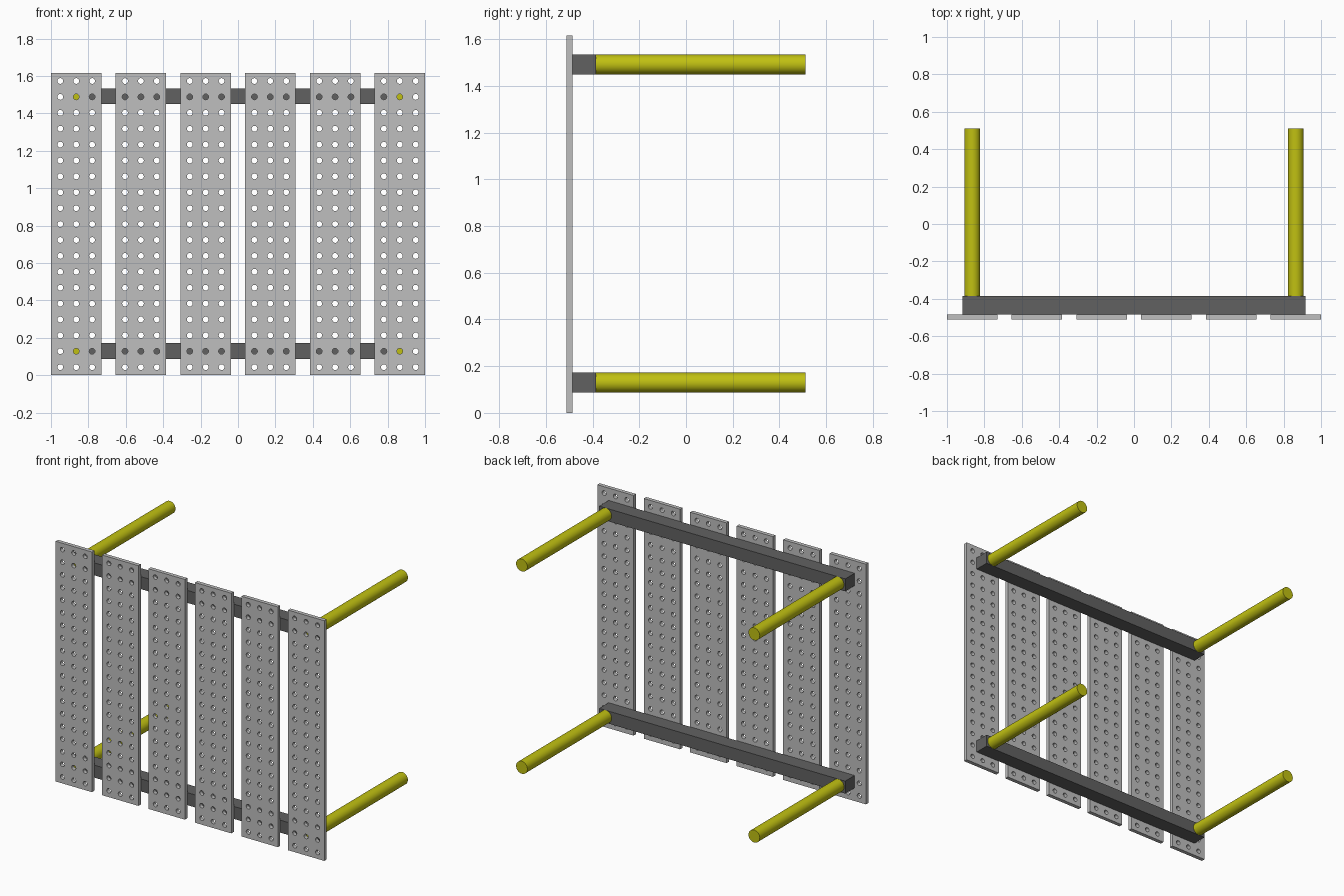
import bpy, bmesh, math
from mathutils import Matrix, Vector

cube = bpy.data.objects.get("Cube")
if cube:
    bpy.data.objects.remove(cube, do_unlink=True)

PLANK_W, PLANK_H = 0.27, 1.616
PLANK_FRONT, PLANK_BACK = -0.511, -0.485
PITCH, HOLE_R, SEG = 0.085, 0.0155, 16
COLS, ROWS = 3, 19
BEAM_BACK, POST_END = -0.385, 0.511
BEAM_Z = (0.13, 1.491)


def material(name, rgb):
    m = bpy.data.materials.new(name)
    m.use_nodes = True
    m.diffuse_color = (*rgb, 1)
    m.node_tree.nodes["Principled BSDF"].inputs["Base Color"].default_value = (*rgb, 1)
    return m


plank_grey = material("light grey", (0.52, 0.52, 0.52))
beam_grey = material("dark grey", (0.12, 0.12, 0.12))
post_yellow = material("yellow", (0.53, 0.53, 0.006))


def add_object(name, mesh, location=(0, 0, 0)):
    ob = bpy.data.objects.new(name, mesh)
    ob.location = location
    bpy.context.collection.objects.link(ob)
    return ob


def finish(bm, name, mat):
    bmesh.ops.recalc_face_normals(bm, faces=bm.faces)
    mesh = bpy.data.meshes.new(name)
    bm.to_mesh(mesh)
    bm.free()
    mesh.materials.append(mat)
    return mesh


def cell_edges(count, size):
    """Hole centres and cell borders along one side of the plank."""
    centres = [size / 2 + (i - (count - 1) / 2) * PITCH for i in range(count)]
    borders = [0] + [(a + b) / 2 for a, b in zip(centres, centres[1:])] + [size]
    return [(c, lo, hi) for c, lo, hi in zip(centres, borders, borders[1:])]


def plank_mesh():
    bm = bmesh.new()
    # each cell is a ring of quads between its rectangle and a round hole
    for cx, x0, x1 in cell_edges(COLS, PLANK_W):
        for cz, z0, z1 in cell_edges(ROWS, PLANK_H):
            inner, outer = [], []
            for k in range(SEG):
                a = 2 * math.pi * k / SEG
                u, v = math.cos(a), math.sin(a)
                inner.append(bm.verts.new((cx + HOLE_R * u, PLANK_FRONT, cz + HOLE_R * v)))
                s = max(abs(u), abs(v))
                u, v = u / s, v / s
                outer.append(bm.verts.new((cx + u * (x1 - cx if u > 0 else cx - x0), PLANK_FRONT,
                                           cz + v * (z1 - cz if v > 0 else cz - z0))))
            for k in range(SEG):
                n = (k + 1) % SEG
                bm.faces.new((inner[k], outer[k], outer[n], inner[n]))
    bmesh.ops.remove_doubles(bm, verts=bm.verts, dist=0.0005)
    # thickness
    new = bmesh.ops.duplicate(bm, geom=bm.verts[:] + bm.edges[:] + bm.faces[:])["geom"]
    bmesh.ops.translate(bm, vec=(0, PLANK_BACK - PLANK_FRONT, 0),
                        verts=[g for g in new if isinstance(g, bmesh.types.BMVert)])
    rims = [e for e in bm.edges if e.is_boundary]
    bmesh.ops.bridge_loops(bm, edges=[]) if not rims else None
    front = [e for e in rims if e.verts[0].co.y < (PLANK_FRONT + PLANK_BACK) / 2]
    key = lambda co: (round(co.x, 4), round(co.z, 4))
    back = {key(v.co): v for v in bm.verts if v.co.y > (PLANK_FRONT + PLANK_BACK) / 2}
    for e in front:
        a, b = e.verts
        bm.faces.new((a, b, back[key(b.co)], back[key(a.co)]))
    bmesh.ops.translate(bm, vec=(-PLANK_W / 2, 0, 0), verts=bm.verts)
    return finish(bm, "perforated_plank", plank_grey)


def beam_mesh():
    bm = bmesh.new()
    bmesh.ops.create_cube(bm, size=1)
    bmesh.ops.scale(bm, vec=(1.832, BEAM_BACK - PLANK_BACK, 0.084), verts=bm.verts)
    return finish(bm, "beam", beam_grey)


def post_mesh(length):
    bm = bmesh.new()
    bmesh.ops.create_cone(bm, cap_ends=True, segments=32, radius1=0.042, radius2=0.042,
                          depth=length, matrix=Matrix.Rotation(math.pi / 2, 4, 'X'))
    return finish(bm, "post", post_yellow)


smooth = []

# six perforated planks
mesh = plank_mesh()
for i in range(6):
    x = -1 + PLANK_W / 2 + i * (2 - PLANK_W) / 5
    smooth.append(add_object(f"plank_{i + 1}", mesh, (x, 0, 0)))

# cross beams, and posts that run through them up to the planks
beam = beam_mesh()
post_start = PLANK_BACK - 0.001
post = post_mesh(POST_END - post_start)
for z, level in zip(BEAM_Z, ("lower", "upper")):
    add_object(f"{level}_beam", beam, (0, (PLANK_BACK + BEAM_BACK) / 2, z))
    for sx, side in ((-1, "right"), (1, "left")):
        smooth.append(add_object(f"{level}_{side}_post", post,
                                 (sx * 0.865, (post_start + POST_END) / 2, z)))

# round holes and posts are smooth, corners stay sharp
bpy.ops.object.select_all(action='DESELECT')
for ob in (smooth[0], smooth[-1]):
    ob.select_set(True)
    bpy.context.view_layer.objects.active = ob
bpy.ops.object.shade_smooth_by_angle(angle=math.radians(35))
